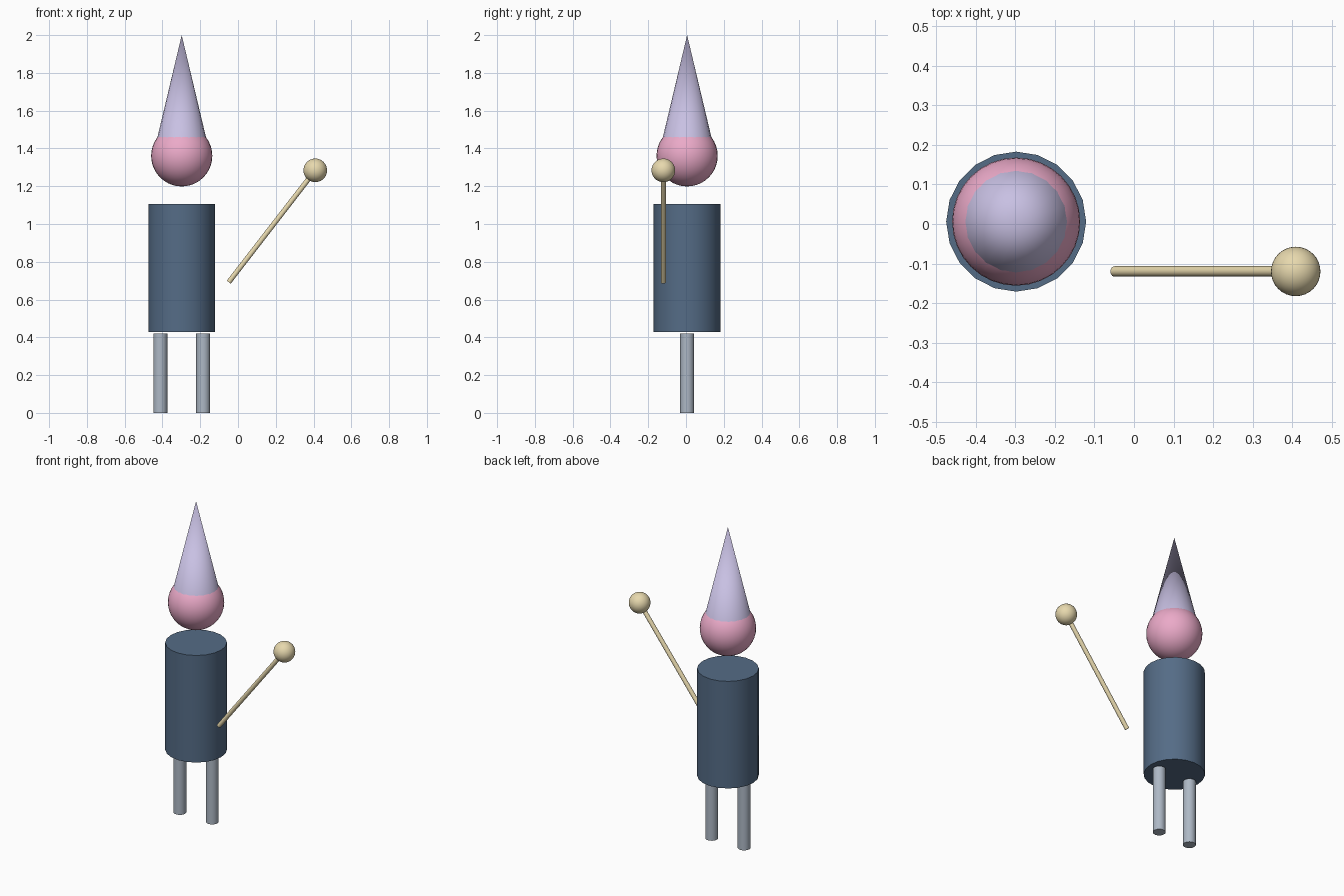
import bpy
from mathutils import Vector

if "Cube" in bpy.data.objects:
    bpy.data.objects.remove(bpy.data.objects["Cube"])

CX, CY = -0.298, 0.006      # axis of the figure
STICK_Y = -0.12


def material(name, rgb):
    m = bpy.data.materials.new(name)
    m.diffuse_color = (*rgb, 1)
    m.use_nodes = True
    m.node_tree.nodes["Principled BSDF"].inputs["Base Color"].default_value = m.diffuse_color
    return m


def finish(name, mat):
    ob = bpy.context.object
    ob.name = name
    ob.data.materials.append(mat)
    bpy.ops.object.shade_smooth_by_angle()
    return ob


def rod(name, a, b, r1, mat, r2=None, sides=20):
    """Cylinder or cone running from point a to point b."""
    a, b = Vector(a), Vector(b)
    d = b - a
    bpy.ops.mesh.primitive_cone_add(
        vertices=sides, radius1=r1, radius2=r1 if r2 is None else r2,
        depth=d.length, location=(a + b) / 2,
        rotation=d.to_track_quat('Z', 'Y').to_euler())
    return finish(name, mat)


def ball(name, loc, r, mat):
    bpy.ops.mesh.primitive_uv_sphere_add(segments=32, ring_count=20, radius=r, location=loc)
    return finish(name, mat)


blue = material("blue", (0.09, 0.15, 0.24))
grey_blue = material("grey_blue", (0.42, 0.48, 0.56))
pink = material("pink", (0.83, 0.40, 0.58))
lilac = material("lilac", (0.58, 0.53, 0.77))
cream = material("cream", (0.80, 0.69, 0.42))

# Legs
for side, dx in (("left", -0.1135), ("right", 0.1135)):
    rod(side + "_leg", (CX + dx, CY, 0), (CX + dx, CY, 0.42), 0.037, grey_blue)

# Body, head and pointed hat
rod("body", (CX, CY, 0.427), (CX, CY, 1.105), 0.177, blue)
ball("head", (CX, CY, 1.361), 0.162, pink)
rod("hat", (CX, CY, 1.361), (CX, CY, 2.0), 0.152, lilac, r2=0)

# Slanted stick with a round knob
knob = (0.409, STICK_Y, 1.284)
rod("stick", (-0.049, STICK_Y, 0.692), knob, 0.0133, cream)
ball("stick_knob", knob, 0.0625, cream)
